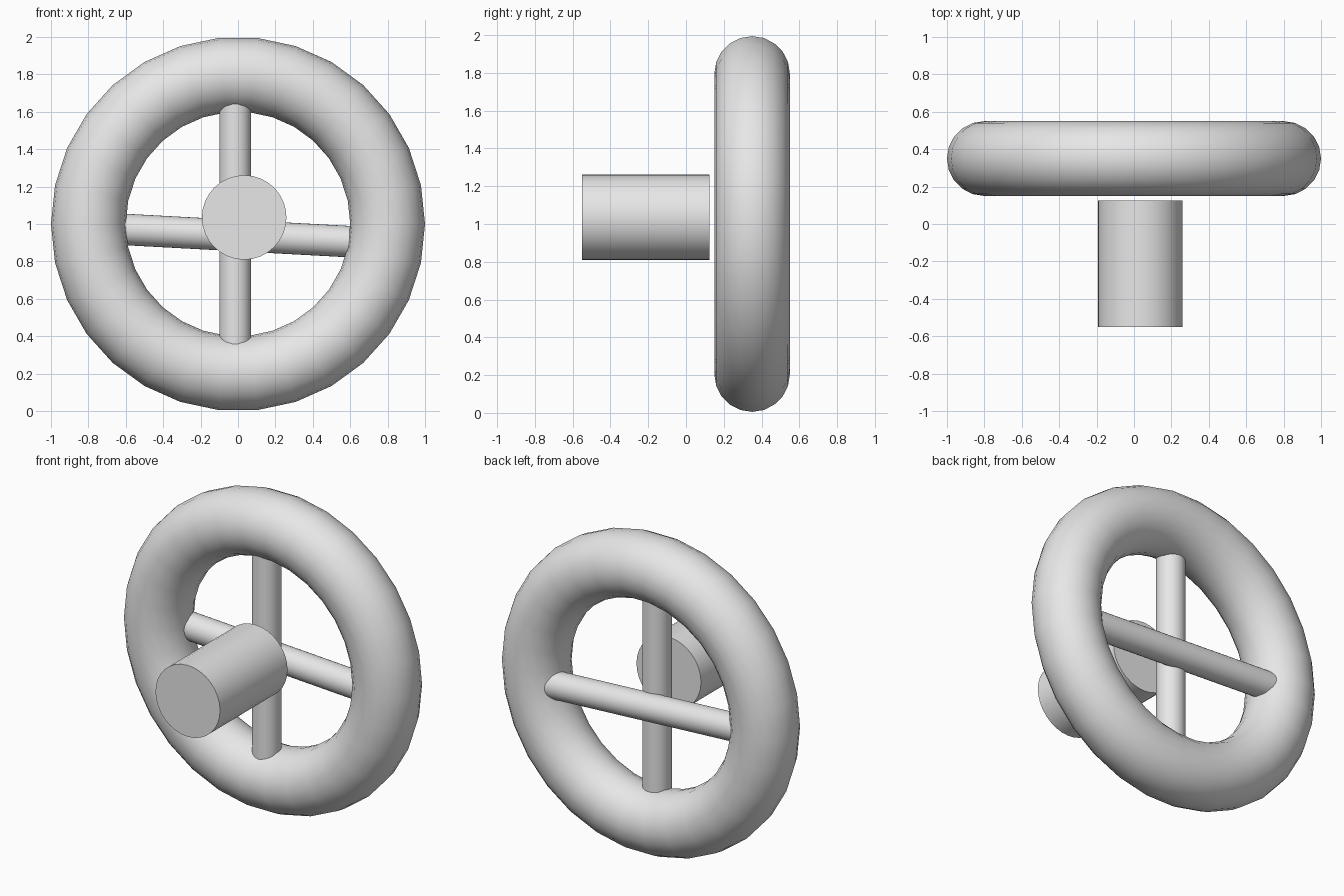
import bpy
import math

cube = bpy.data.objects.get("Cube")
if cube:
    bpy.data.objects.remove(cube, do_unlink=True)

grey = bpy.data.materials.new("plain_grey")
grey.use_nodes = True
colour = (0.8, 0.8, 0.8, 1)
grey.diffuse_color = colour
grey.node_tree.nodes["Principled BSDF"].inputs["Base Color"].default_value = colour


def finish(name):
    obj = bpy.context.object
    obj.name = name
    obj.data.materials.append(grey)
    bpy.ops.object.shade_smooth_by_angle(angle=math.radians(40))
    return obj


def rod(name, radius, length, location, rotation):
    bpy.ops.mesh.primitive_cylinder_add(
        vertices=32, radius=radius, depth=length,
        location=location, rotation=rotation)
    return finish(name)


# Wheel rim, standing upright
bpy.ops.mesh.primitive_torus_add(
    major_segments=30, minor_segments=20, major_radius=0.8, minor_radius=0.2,
    location=(0, 0.35, 1), rotation=(math.pi / 2, 0, 0))
finish("rim")

# Two crossing spokes, the rear one slightly tilted
rod("upright_spoke", 0.085, 1.5, (-0.015, 0.31, 1), (0, 0, 0))
rod("cross_spoke", 0.084, 1.5, (0, 0.405, 0.938), (0, math.radians(93.1), 0))

# Axle stub in front of the spokes
rod("axle", 0.226, 0.675, (0.033, -0.212, 1.035), (math.pi / 2, 0, 0))
